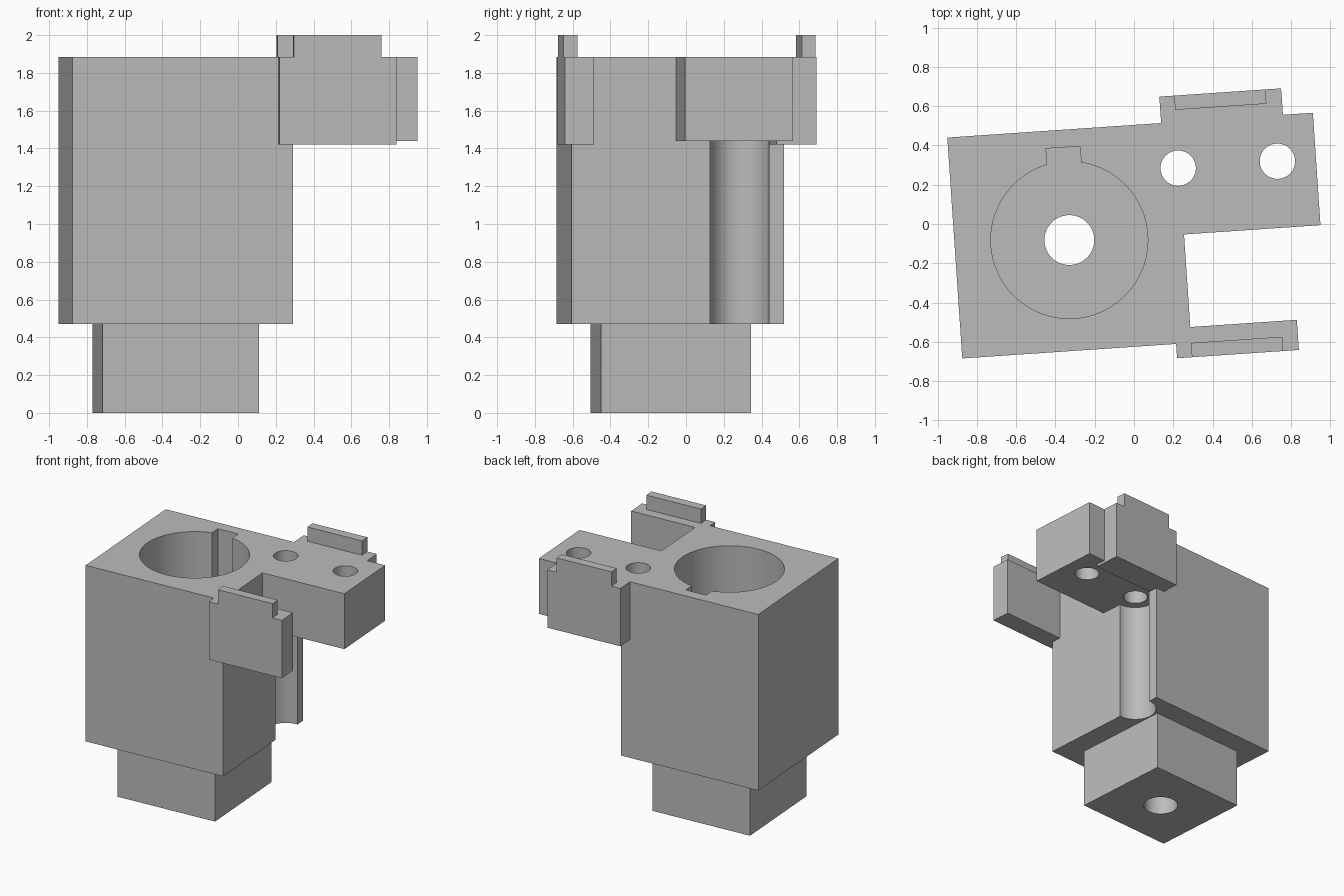
import bpy, bmesh, math
from mathutils import Matrix

if "Cube" in bpy.data.objects:
    bpy.data.objects.remove(bpy.data.objects["Cube"])

# Whole bracket sits turned slightly about z; parts are laid out in body axes u, v
FRAME = Matrix.Translation((-0.875, -0.685, 0)) @ Matrix.Rotation(math.radians(3.88), 4, 'Z')
BOTTOM, TOP, LIP_TOP = 0.47, 1.885, 2.0
ARM_BOTTOM, TAB_BOTTOM, BORE_FLOOR = 1.44, 1.42, 0.55
CU, CV = 0.585, 0.565          # bore axis

grey = bpy.data.materials.new("plain_grey")
grey.diffuse_color = (0.5, 0.5, 0.5, 1)
grey.use_nodes = True
grey.node_tree.nodes["Principled BSDF"].inputs["Base Color"].default_value = grey.diffuse_color


def finish(name, bm):
    mesh = bpy.data.meshes.new(name)
    bm.to_mesh(mesh)
    bm.free()
    mesh.materials.append(grey)
    ob = bpy.data.objects.new(name, mesh)
    bpy.context.collection.objects.link(ob)
    ob.matrix_world = FRAME
    return ob


def box(name, u0, u1, v0, v1, z0, z1):
    bm = bmesh.new()
    bmesh.ops.create_cube(bm, size=1, matrix=Matrix.Translation(
        ((u0 + u1) / 2, (v0 + v1) / 2, (z0 + z1) / 2)) @ Matrix.Diagonal(
        (u1 - u0, v1 - v0, z1 - z0, 1)))
    return finish(name, bm)


def cylinder(name, u, v, r, z0, z1, sides=64):
    bm = bmesh.new()
    bmesh.ops.create_cone(bm, cap_ends=True, segments=sides, radius1=r, radius2=r,
                          depth=z1 - z0, matrix=Matrix.Translation((u, v, (z0 + z1) / 2)))
    return finish(name, bm)


def combine(target, other, operation):
    mod = target.modifiers.new(operation, 'BOOLEAN')
    mod.operation, mod.solver, mod.object = operation, 'EXACT', other
    bpy.context.view_layer.objects.active = target
    bpy.ops.object.modifier_apply(modifier=mod.name)
    bpy.data.objects.remove(other)


# Main block with the pipe groove down its side
housing = box("housing", 0, 1.17, 0, 1.128, BOTTOM, TOP)
combine(housing, cylinder("groove", 1.165, 0.892, 0.157, BOTTOM - 0.1, ARM_BOTTOM), 'DIFFERENCE')

# Foot, arm, side tabs and the lips on top of them
for part in (
    box("foot", CU - 0.415, CU + 0.415, CV - 0.398, CV + 0.398, 0, BOTTOM + 0.05),
    box("arm", 1.0, 1.867, 0.554, 1.128, ARM_BOTTOM, TOP),
    box("front_tab", 1.092, 1.714, -0.073, 0.081, TAB_BOTTOM, TOP),
    box("back_tab", 1.092, 1.714, 1.05, 1.263, TAB_BOTTOM, TOP),
    box("front_lip", 1.168, 1.634, -0.073, 0.0, TOP - 0.05, LIP_TOP),
    box("back_lip", 1.168, 1.634, 1.19, 1.263, TOP - 0.05, LIP_TOP),
):
    combine(housing, part, 'UNION')

# Bore, keyway, centre outlet and the two arm holes
for cutter in (
    cylinder("bore", CU, CV, 0.4, BORE_FLOOR, 2.2, 96),
    box("keyway", CU - 0.087, CU + 0.087, CV, CV + 0.473, BORE_FLOOR, 2.2),
    cylinder("outlet", CU, CV, 0.127, -0.1, 2.2),
    cylinder("inner_hole", 1.163, 0.893, 0.09, ARM_BOTTOM - 0.05, 2.2, 48),
    cylinder("outer_hole", 1.67, 0.894, 0.09, ARM_BOTTOM - 0.05, 2.2, 48),
):
    combine(housing, cutter, 'DIFFERENCE')

# Merge flat regions and smooth the round walls
bm = bmesh.new()
bm.from_mesh(housing.data)
bmesh.ops.remove_doubles(bm, verts=bm.verts, dist=1e-5)
bmesh.ops.dissolve_limit(bm, angle_limit=math.radians(0.5), verts=bm.verts, edges=bm.edges)
bm.to_mesh(housing.data)
bm.free()
bpy.ops.object.select_all(action='DESELECT')
housing.select_set(True)
bpy.context.view_layer.objects.active = housing
bpy.ops.object.shade_smooth_by_angle(angle=math.radians(30))
